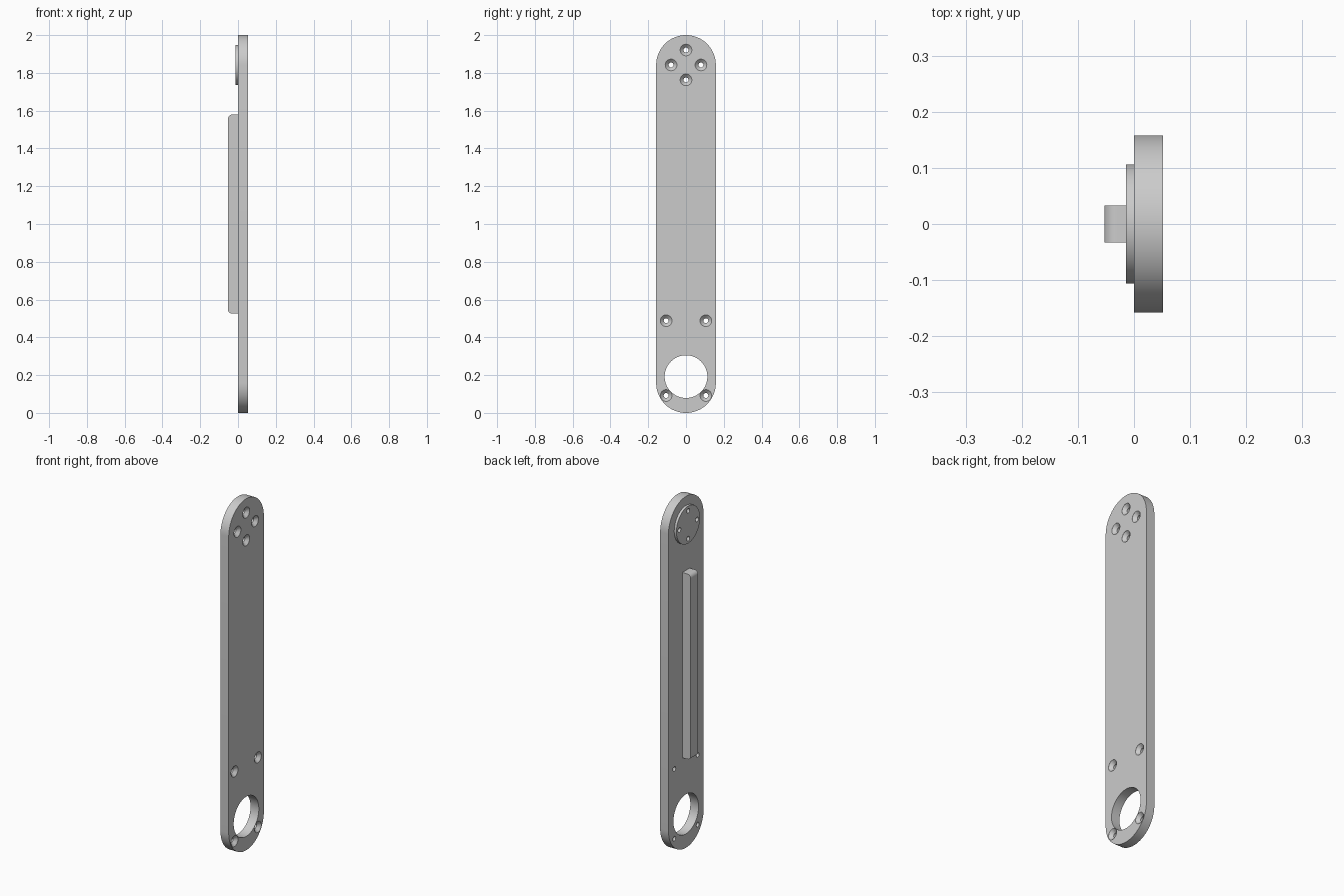
import bpy, bmesh, math

cube = bpy.data.objects.get("Cube")
if cube:
    bpy.data.objects.remove(cube, do_unlink=True)

THICK, HALF_W, HEIGHT = 0.052, 0.158, 2.0
TOP_Z = HEIGHT - HALF_W
BORE_Z = 0.192

grey = bpy.data.materials.new("plain grey")
grey.use_nodes = True
colour = (0.6, 0.6, 0.6, 1)
grey.diffuse_color = colour
grey.node_tree.nodes["Principled BSDF"].inputs["Base Color"].default_value = colour


def make_object(name, bm):
    bmesh.ops.recalc_face_normals(bm, faces=bm.faces)
    mesh = bpy.data.meshes.new(name)
    bm.to_mesh(mesh)
    bm.free()
    mesh.materials.append(grey)
    ob = bpy.data.objects.new(name, mesh)
    bpy.context.collection.objects.link(ob)
    return ob


def lathe(bm, profile, y, z, sides=32):
    """Closed turned solid along x from (x, radius) pairs."""
    rings = []
    for x, r in profile:
        angles = [2 * math.pi * i / sides for i in range(sides)]
        rings.append([bm.verts.new((x, y + r * math.cos(a), z + r * math.sin(a))) for a in angles])
    for a, b in zip(rings, rings[1:]):
        for i in range(sides):
            j = (i + 1) % sides
            bm.faces.new((a[i], a[j], b[j], b[i]))
    bm.faces.new(rings[0])
    bm.faces.new(rings[-1])


def select_only(ob):
    bpy.ops.object.select_all(action='DESELECT')
    ob.select_set(True)
    bpy.context.view_layer.objects.active = ob


def cut(ob, cutter):
    mod = ob.modifiers.new("holes", 'BOOLEAN')
    mod.operation = 'DIFFERENCE'
    mod.solver = 'EXACT'
    mod.object = cutter
    select_only(ob)
    bpy.ops.object.modifier_apply(modifier=mod.name)


# Arm plate: long slot outline with semicircular ends
bm = bmesh.new()
outline = []
steps = 32
for centre, start in ((TOP_Z, 0), (HALF_W, math.pi)):
    for i in range(steps + 1):
        a = start + math.pi * i / steps
        outline.append(bm.verts.new((0, HALF_W * math.cos(a), centre + HALF_W * math.sin(a))))
face = bm.faces.new(outline)
ext = bmesh.ops.extrude_face_region(bm, geom=[face])
moved = [v for v in ext["geom"] if isinstance(v, bmesh.types.BMVert)]
bmesh.ops.translate(bm, verts=moved, vec=(THICK, 0, 0))
plate = make_object("arm_plate", bm)

# Round boss on the inner side of the top end
bm = bmesh.new()
lathe(bm, [(-0.014, 0.106), (0, 0.106)], 0, TOP_Z, 64)
boss = make_object("round_boss", bm)

# Stiffening rib with rounded outer ends
bm = bmesh.new()
bmesh.ops.create_cube(bm, size=1)
for v in bm.verts:
    v.co = ((v.co.x - 0.5) * 0.053, v.co.y * 0.066, 1.052 + v.co.z * 1.054)
ends = [e for e in bm.edges if all(v.co.x < -0.01 for v in e.verts)
        and abs(e.verts[0].co.z - e.verts[1].co.z) < 0.01]
bmesh.ops.bevel(bm, geom=ends, offset=0.022, segments=8, profile=0.5, affect='EDGES')
rib = make_object("stiffening_rib", bm)

# Cutter: large bore and countersunk screw holes
screws = [(0, TOP_Z + 0.079), (0, TOP_Z - 0.079), (0.079, TOP_Z), (-0.079, TOP_Z)]
screws += [(side * 0.105, z) for side in (-1, 1) for z in (0.092, 0.488)]
bm = bmesh.new()
lathe(bm, [(-0.1, 0.113), (0.1, 0.113)], 0, BORE_Z, 64)
for y, z in screws:
    lathe(bm, [(-0.1, 0.013), (0.034, 0.013), (0.0515, 0.031), (0.1, 0.031)], y, z)
cutter = make_object("hole_cutter", bm)
cutter.hide_render = True
cut(plate, cutter)
cut(boss, cutter)
bpy.data.objects.remove(cutter, do_unlink=True)

for ob in (plate, boss, rib):
    select_only(ob)
    bpy.ops.object.shade_smooth_by_angle(angle=math.radians(30))
